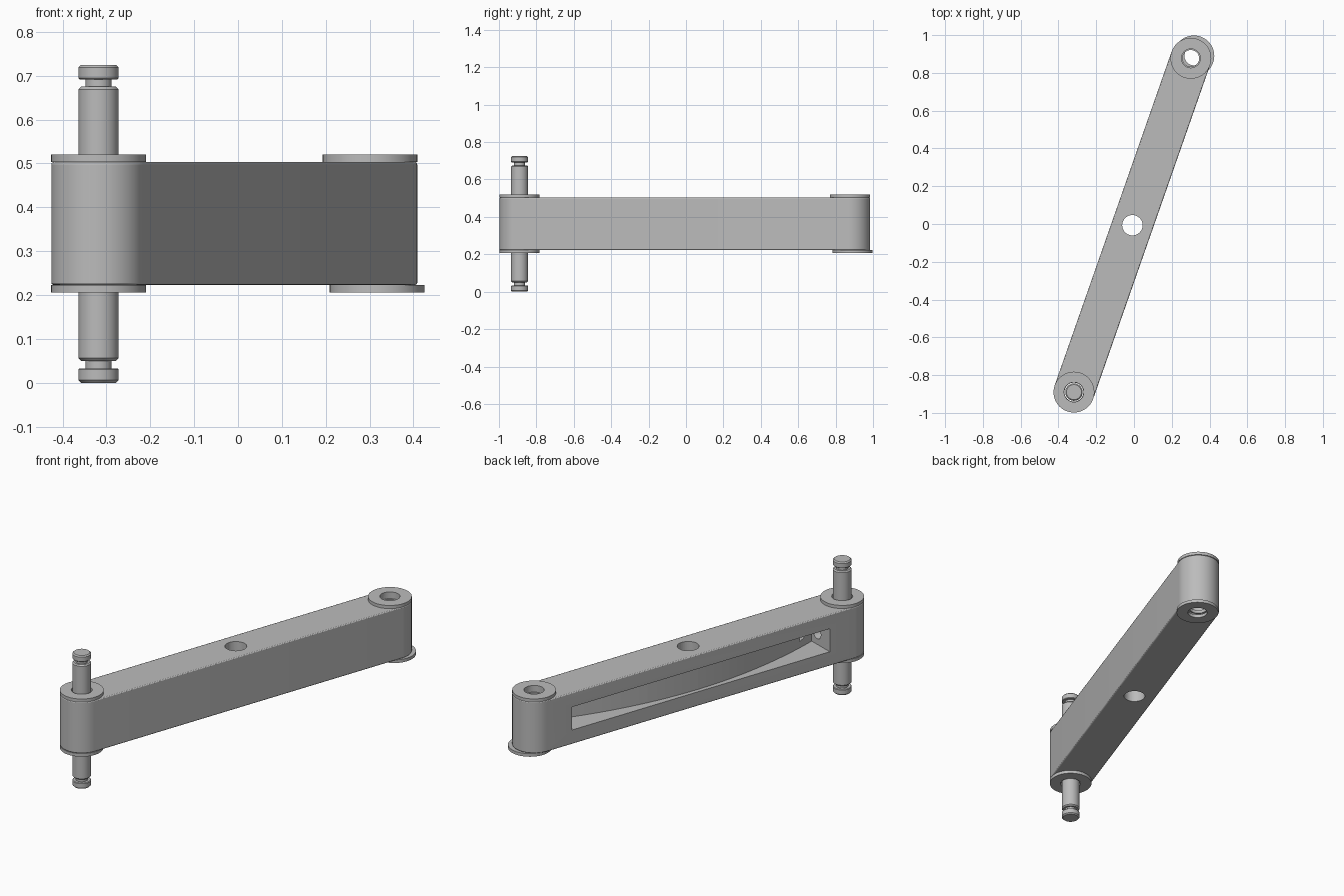
import bpy, bmesh, math
from mathutils import Vector

if "Cube" in bpy.data.objects:
    bpy.data.objects.remove(bpy.data.objects["Cube"])

steel = bpy.data.materials.new("grey metal")
steel.use_nodes = True
GREY = (0.5, 0.5, 0.5, 1)
steel.diffuse_color = GREY
steel.node_tree.nodes["Principled BSDF"].inputs["Base Color"].default_value = GREY

PIVOT = Vector((-0.318, -0.89, 0))
FAR = Vector((0.301, 0.877, 0))
FAR_LOW = Vector((0.317, 0.89, 0))
AXIS = FAR - PIVOT
ANGLE = math.atan2(AXIS.y, AXIS.x)
HALF = AXIS.length / 2
MIDDLE = (PIVOT + FAR) / 2
RADIUS = 0.108
LOW, HIGH = 0.223, 0.503


def finish(bm, name, location=(0, 0, 0), turn=0):
    """Turn a bmesh into a named, coloured object."""
    bmesh.ops.remove_doubles(bm, verts=bm.verts, dist=1e-5)
    bmesh.ops.recalc_face_normals(bm, faces=bm.faces)
    mesh = bpy.data.meshes.new(name)
    bm.to_mesh(mesh)
    bm.free()
    mesh.materials.append(steel)
    ob = bpy.data.objects.new(name, mesh)
    ob.location = location
    ob.rotation_euler.z = turn
    bpy.context.collection.objects.link(ob)
    return ob


def prism(name, outline, bottom, top, location=(0, 0, 0), turn=0):
    """Extrude a flat outline upwards."""
    bm = bmesh.new()
    face = bm.faces.new([bm.verts.new((x, y, bottom)) for x, y in outline])
    new = bmesh.ops.extrude_face_region(bm, geom=[face])["geom"]
    bmesh.ops.translate(bm, vec=(0, 0, top - bottom),
                        verts=[v for v in new if isinstance(v, bmesh.types.BMVert)])
    return finish(bm, name, location, turn)


def lathe(name, profile, location, closed=False, steps=48):
    """Spin a radius and height profile about the vertical."""
    bm = bmesh.new()
    verts = [bm.verts.new((r, 0, z)) for r, z in profile]
    pairs = list(zip(verts, verts[1:]))
    if closed:
        pairs.append((verts[-1], verts[0]))
    edges = [bm.edges.new(p) for p in pairs]
    bmesh.ops.spin(bm, geom=verts + edges, cent=(0, 0, 0), axis=(0, 0, 1),
                   angle=math.tau, steps=steps)
    return finish(bm, name, location)


def circle(r, steps=48):
    return [(r * math.cos(math.tau * i / steps), r * math.sin(math.tau * i / steps))
            for i in range(steps)]


def cut(ob, cutter):
    mod = ob.modifiers.new("cut", "BOOLEAN")
    mod.operation = "DIFFERENCE"
    mod.solver = "EXACT"
    mod.object = cutter
    cutter.hide_render = True
    cutter.hide_viewport = True
    cutter.display_type = "WIRE"


# Arm body with rounded ends
outline = []
for side in (1, -1):
    for i in range(25):
        a = math.pi * (i / 24 - 0.5)
        outline.append((side * (HALF + RADIUS * math.cos(a)), side * RADIUS * math.sin(a)))
arm = prism("arm_body", outline, LOW, HIGH, MIDDLE, ANGLE)
bevel = arm.modifiers.new("edge", "BEVEL")
bevel.width, bevel.segments = 0.005, 2
bevel.limit_method, bevel.angle_limit = "ANGLE", math.radians(40)

# Vertical bores at both ends and the middle
cut(arm, prism("pivot_bore_cutter", circle(0.05), 0, 0.8, PIVOT))
cut(arm, prism("far_bore_cutter", circle(0.052), 0, 0.8, FAR))
cut(arm, prism("middle_bore_cutter", circle(0.054), 0, 0.8, MIDDLE))

# Long side pocket with an arched floor, shallow at the middle
REACH = 0.783
floor = []
for i in range(33):
    t = i / 16 - 1
    floor.append((t * REACH, 0.085 - 0.13 * abs(t) ** 2))
cut(arm, prism("pocket_cutter", floor + [(REACH, 0.2), (-REACH, 0.2)],
               0.3, 0.425, MIDDLE, ANGLE))

# Lengthwise bores joining the pocket to the end bores
bore = prism("lengthwise_bore_cutter", circle(0.032, 32), -0.12, 0.12)
bore.rotation_euler = (0, math.pi / 2, ANGLE)
bore.location = PIVOT + AXIS.normalized() * 0.13 + Vector((0, 0, 0.3625))
cut(arm, bore)


# Washers above and below each end
def washer(name, place, bottom, hole):
    top = bottom + 0.017
    ring = [(hole, bottom), (RADIUS, bottom), (RADIUS, top), (hole, top)]
    lathe(name, ring, place, closed=True, steps=64)


washer("pivot_washer_top", PIVOT, HIGH, 0.052)
washer("pivot_washer_bottom", PIVOT, LOW - 0.017, 0.052)
washer("far_washer_top", FAR, HIGH, 0.05)
washer("far_washer_bottom", FAR_LOW, LOW - 0.017, 0.05)

# Retaining rings inside the far bore
for label, z in (("top", 0.465), ("bottom", 0.24)):
    lathe("far_bushing_" + label,
          [(0.044, z), (0.053, z), (0.053, z + 0.018), (0.044, z + 0.018)],
          FAR, closed=True)

# Pivot pin, grooved near both tips
R, NECK, C = 0.046, 0.03, 0.006
lower = [(0, 0), (R - C, 0), (R, C), (R, 0.03), (R - 0.003, 0.033), (NECK, 0.033),
         (NECK, 0.05), (R - C, 0.05), (R, 0.05 + C)]
upper = [(r, 0.725 - z) for r, z in reversed(lower)]
lathe("pivot_pin", lower + upper, PIVOT)

# Smooth round walls while keeping edges crisp
for ob in bpy.context.collection.objects:
    if ob.type == "MESH" and not ob.hide_render and steel.name in ob.data.materials:
        bpy.ops.object.select_all(action="DESELECT")
        ob.select_set(True)
        bpy.context.view_layer.objects.active = ob
        bpy.ops.object.shade_smooth_by_angle(angle=math.radians(30))
